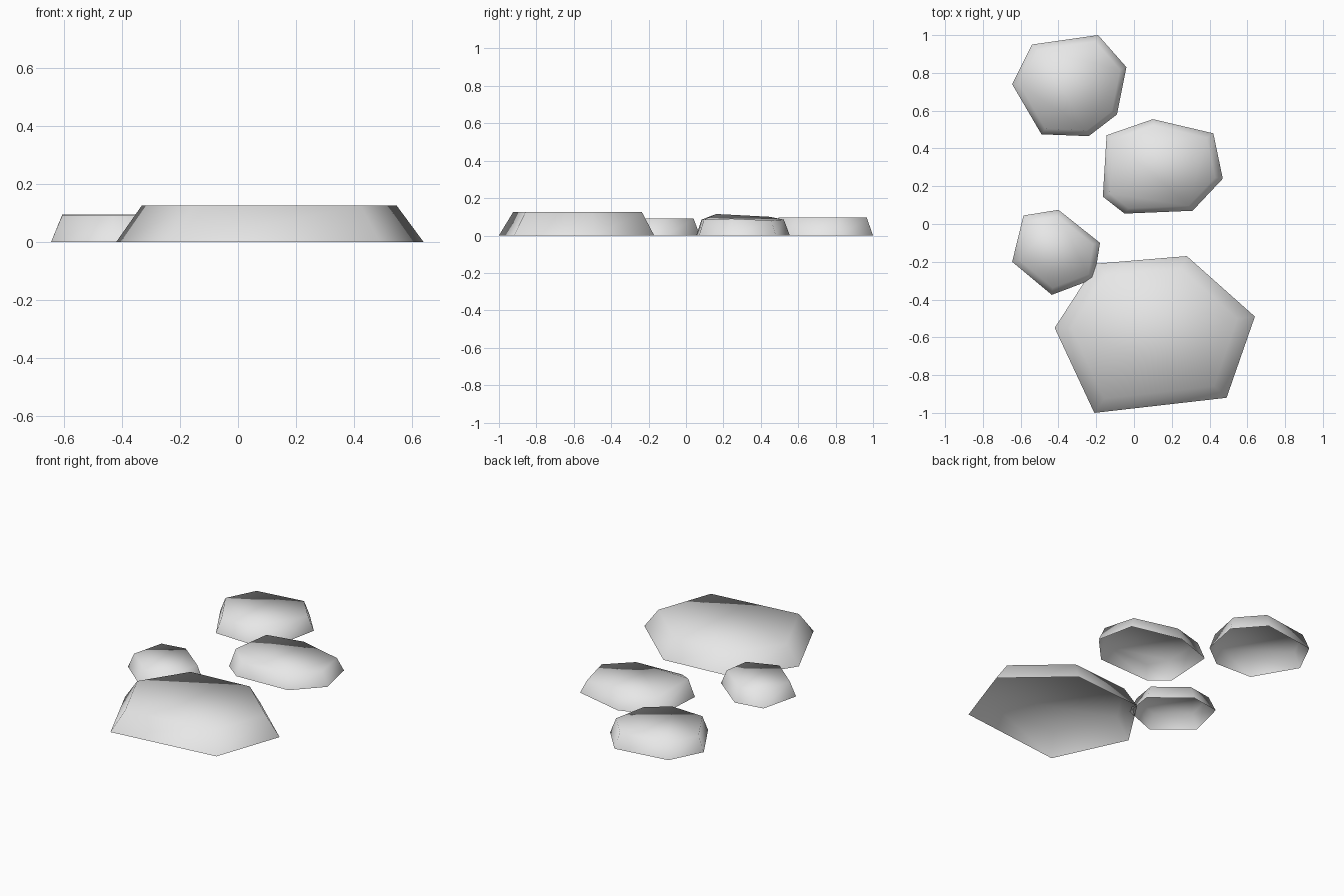
import bpy
from mathutils import Vector

cube = bpy.data.objects.get("Cube")
if cube:
    bpy.data.objects.remove(cube)

grey = bpy.data.materials.new("stone_grey")
grey.use_nodes = True
grey.diffuse_color = (0.8, 0.8, 0.8, 1)
grey.node_tree.nodes["Principled BSDF"].inputs["Base Color"].default_value = (0.8, 0.8, 0.8, 1)


def stone(name, outline, heights, taper):
    """Open-bottomed slab: counter-clockwise outline tapering to a smaller top."""
    n = len(outline)
    if isinstance(heights, float):
        heights = [heights] * n
    base = [Vector((x, y, 0)) for x, y in outline]
    centre = sum(base, Vector()) / n
    top = [centre + (p - centre) * taper + Vector((0, 0, h)) for p, h in zip(base, heights)]
    walls = [(i, (i + 1) % n, n + (i + 1) % n, n + i) for i in range(n)]
    mesh = bpy.data.meshes.new(name)
    mesh.from_pydata(base + top, [], walls + [tuple(range(n, 2 * n))])
    mesh.materials.append(grey)
    mesh.shade_smooth()
    bpy.context.collection.objects.link(bpy.data.objects.new(name, mesh))


# Large front slab
stone("large_stone",
      [(-.21, -1), (.49, -.92), (.64, -.49), (.28, -.17), (-.2, -.21), (-.42, -.55)],
      .125, .83)

# Small stone touching the large one
stone("small_stone",
      [(-.435, -.375), (-.21, -.29), (-.18, -.1), (-.4, .075), (-.585, .045), (-.645, -.2)],
      .09, .84)

# Middle stone with an uneven top
stone("middle_stone",
      [(-.05, .055), (.31, .07), (.47, .24), (.42, .48), (.1, .555), (-.145, .47), (-.165, .145)],
      [.085, .085, .09, .08, .085, .1, .115], .88)

# Rear stone
stone("rear_stone",
      [(-.49, .475), (-.24, .465), (-.09, .58), (-.04, .83), (-.19, 1), (-.54, .95), (-.645, .74)],
      .095, .88)
